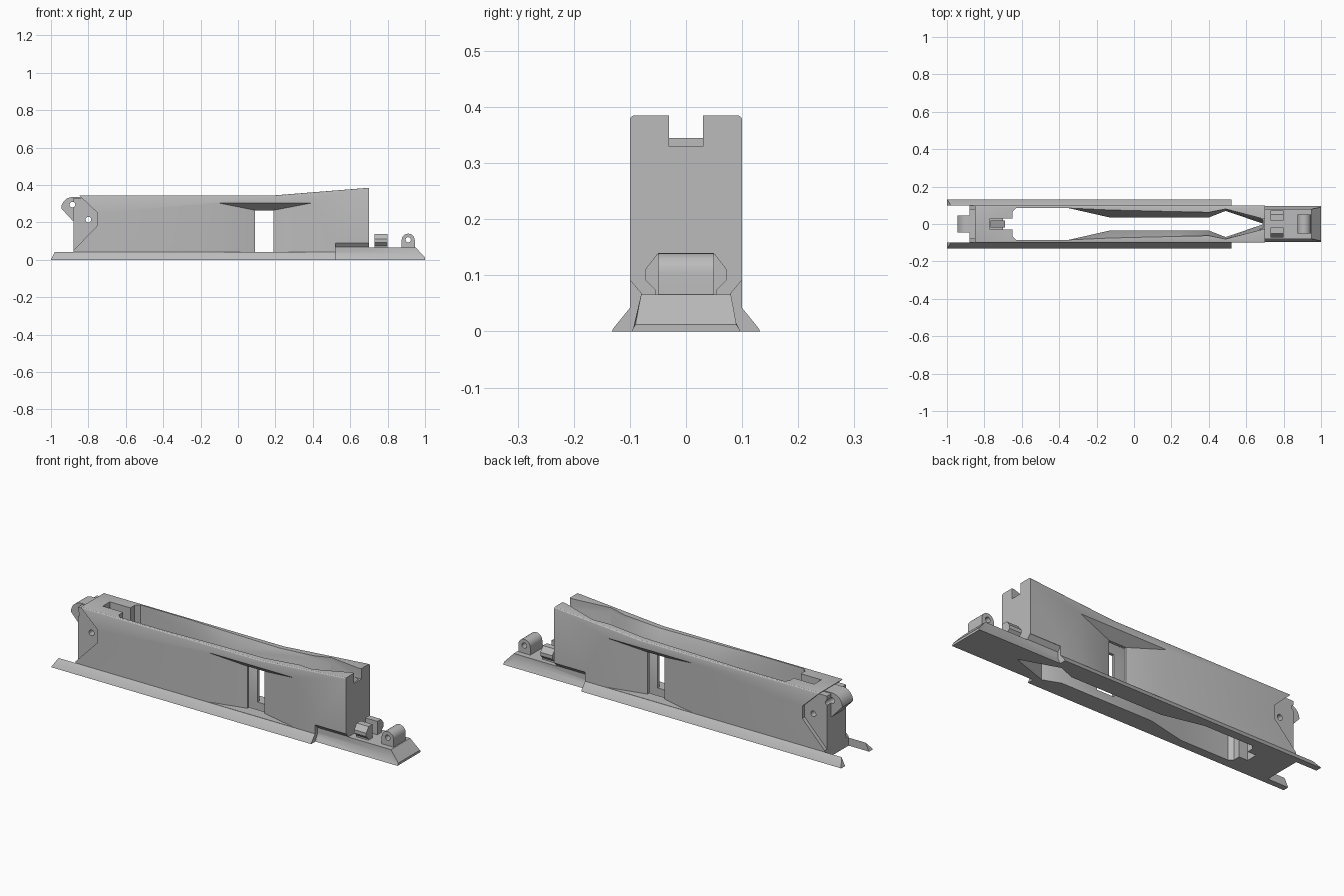
import bpy, bmesh, math

if "Cube" in bpy.data.objects:
    bpy.data.objects.remove(bpy.data.objects["Cube"], do_unlink=True)

grey = bpy.data.materials.new("plain_grey")
grey.use_nodes = True
colour = (0.5, 0.5, 0.5, 1)
grey.diffuse_color = colour
grey.node_tree.nodes["Principled BSDF"].inputs["Base Color"].default_value = colour


def loft(name, loops):
    """Closed solid through matching loops of 3D points."""
    bm = bmesh.new()
    rings = [[bm.verts.new(p) for p in loop] for loop in loops]
    n = len(rings[0])
    for a, b in zip(rings, rings[1:]):
        for i in range(n):
            j = (i + 1) % n
            bm.faces.new((a[i], a[j], b[j], b[i]))
    bm.faces.new(rings[0])
    bm.faces.new(rings[-1])
    bmesh.ops.recalc_face_normals(bm, faces=bm.faces)
    mesh = bpy.data.meshes.new(name)
    bm.to_mesh(mesh)
    bm.free()
    obj = bpy.data.objects.new(name, mesh)
    bpy.context.collection.objects.link(obj)
    mesh.materials.append(grey)
    return obj


def side_profile(name, points, y0, y1):
    return loft(name, [[(x, y, z) for x, z in points] for y in (y0, y1)])


def cross_section(name, points, x0, x1):
    return loft(name, [[(x, y, z) for y, z in points] for x in (x0, x1)])


def box(name, x0, x1, y0, y1, z0, z1):
    return side_profile(name, [(x0, z0), (x1, z0), (x1, z1), (x0, z1)], y0, y1)


def arc(cx, cz, r, start, end, n=12):
    angles = [math.radians(start + (end - start) * i / n) for i in range(n + 1)]
    return [(cx + r * math.cos(a), cz + r * math.sin(a)) for a in angles]


def pin_hole(x, z, r):
    return side_profile("hole", arc(x, z, r, 0, 345, 23), -0.2, 0.2)


def combine(obj, other, operation):
    mod = obj.modifiers.new("combine", "BOOLEAN")
    mod.operation, mod.solver, mod.object = operation, "EXACT", other
    bpy.context.view_layer.objects.active = obj
    bpy.ops.object.modifier_apply(modifier=mod.name)
    bpy.data.objects.remove(other, do_unlink=True)


def mirrored(half):
    """Complete a (y, z) or (x, y) half outline on its other side."""
    return half + [(-y, z) for y, z in reversed(half)]


# Tall housing with notched rear flanks
housing = side_profile("housing", [
    (0.7, 0.09), (0.7, 0.385), (0.2, 0.345), (-0.85, 0.345), (-0.75, 0.25),
    (-0.75, 0.185), (-0.88, 0.05), (-0.88, 0.02), (0.52, 0.02), (0.52, 0.09)], -0.1, 0.1)

# Softened long top edges
bm = bmesh.new()
bm.from_mesh(housing.data)
top_edges = [e for e in bm.edges if all(v.co.z > 0.34 for v in e.verts)
             and abs(e.verts[0].co.y - e.verts[1].co.y) < 0.01]
bmesh.ops.bevel(bm, geom=top_edges, offset=0.008, segments=3, profile=0.5, affect="EDGES")
bm.to_mesh(housing.data)
bm.free()

# Narrow rear core, hinge tongue, chamfered foot
combine(housing, box("core", -0.88, -0.7, -0.08, 0.08, 0.02, 0.33), "UNION")
tongue = [(-0.8, 0.21), (-0.8, 0.335)] + arc(-0.885, 0.275, 0.06, 90, 180) + [(-0.885, 0.21)]
combine(housing, side_profile("tongue", tongue, -0.045, 0.045), "UNION")
foot = mirrored([(0.08, 0.05), (0.08, 0.068), (0.1, 0.092)])
combine(housing, cross_section("foot", foot, 0.515, 0.7), "UNION")

# Flared base rail, open between the rear prongs
rail = mirrored([(0.132, 0), (0.13, 0.005), (0.1, 0.042)])
rail_obj = loft("rail", [[(x + (0.5 * z if x < 0 else 0), y, z) for y, z in rail]
                         for x in (-1, 0.52)])
combine(rail_obj, box("rear_gap", -1.1, -0.88, -0.1, 0.1, -0.1, 0.1), "DIFFERENCE")
combine(housing, rail_obj, "UNION")

# Low nose platform with a sloped tip
nose = [(0.097, 0), (0.08, 0.034), (0.08, 0.066)]
tip = [(0.097, 0), (0.094, 0.006), (0.09, 0.012)]
combine(housing, loft("nose", [[(x, y, z) for y, z in mirrored(s)]
                               for x, s in ((0.5, nose), (0.95, nose), (1, tip))]), "UNION")

# Long well open at top and bottom: x, lower half width, upper half width
stations = [(-0.65, 0.065, 0.065), (-0.63, 0.085, 0.085), (-0.35, 0.085, 0.085),
            (-0.13, 0.035, 0.075), (0.4, 0.035, 0.062), (0.49, 0.07, 0.08), (0.69, 0.002, 0.028)]


def well_loop(column, z):
    return ([(s[0], s[column], z) for s in stations]
            + [(s[0], -s[column], z) for s in reversed(stations)])


well = loft("well", [well_loop(c, z) for c, z in
                     ((1, -0.05), (1, 0.265), (2, 0.345), (2, 0.45))])
combine(housing, well, "DIFFERENCE")

# Sunken flank panels with sloping ceilings
flank = [(-0.11, 0.1), (0.09, 0.05), (0.19, 0.05), (0.4, 0.1), (0.4, 0.15), (-0.11, 0.15)]
for side in (1, -1):
    panel = loft("panel", [[(x, side * y, 0.043) for x, y in flank],
                           [(x, side * y, 0.225 + 0.8 * y) for x, y in flank]])
    combine(housing, panel, "DIFFERENCE")

# Windows, end notch, rear slot and pin holes
cutters = [
    box("window", 0.09, 0.19, -0.2, 0.2, 0.043, 0.265),
    box("end_notch", 0.64, 0.75, -0.03, 0.03, 0.33, 0.5),
    box("rear_slot", -0.7, -0.63, -0.03, 0.03, -0.1, 0.5),
    box("rear_pocket", -0.77, -0.69, -0.03, 0.03, 0.25, 0.5),
    pin_hole(-0.885, 0.295, 0.015),
    pin_hole(-0.8, 0.215, 0.015),
]
for cutter in cutters:
    combine(housing, cutter, "DIFFERENCE")

# Sloped catch inside the rear pocket
catch = side_profile("rear_catch", [(-0.768, 0.245), (-0.69, 0.245), (-0.69, 0.275),
                                    (-0.768, 0.32)], -0.02, 0.02)

# Pierced lug on the nose
lug = side_profile("nose_lug", [(0.875, 0.06), (0.945, 0.06)]
                   + arc(0.91, 0.105, 0.035, 0, 180), -0.05, 0.05)
combine(lug, pin_hole(0.91, 0.107, 0.014), "DIFFERENCE")

# Pair of faceted blocks behind the lug
block = [(0.02, 0.06), (0.055, 0.06), (0.055, 0.074), (0.073, 0.092),
         (0.073, 0.11), (0.052, 0.137), (0.02, 0.137)]
blocks = [cross_section(name, [(side * y, z) for y, z in block], 0.73, 0.8)
          for name, side in (("left_block", 1), ("right_block", -1))]

# Smooth curves while keeping hard edges
bpy.ops.object.select_all(action="DESELECT")
for obj in [housing, catch, lug] + blocks:
    obj.select_set(True)
bpy.context.view_layer.objects.active = housing
bpy.ops.object.shade_smooth_by_angle(angle=math.radians(30))
